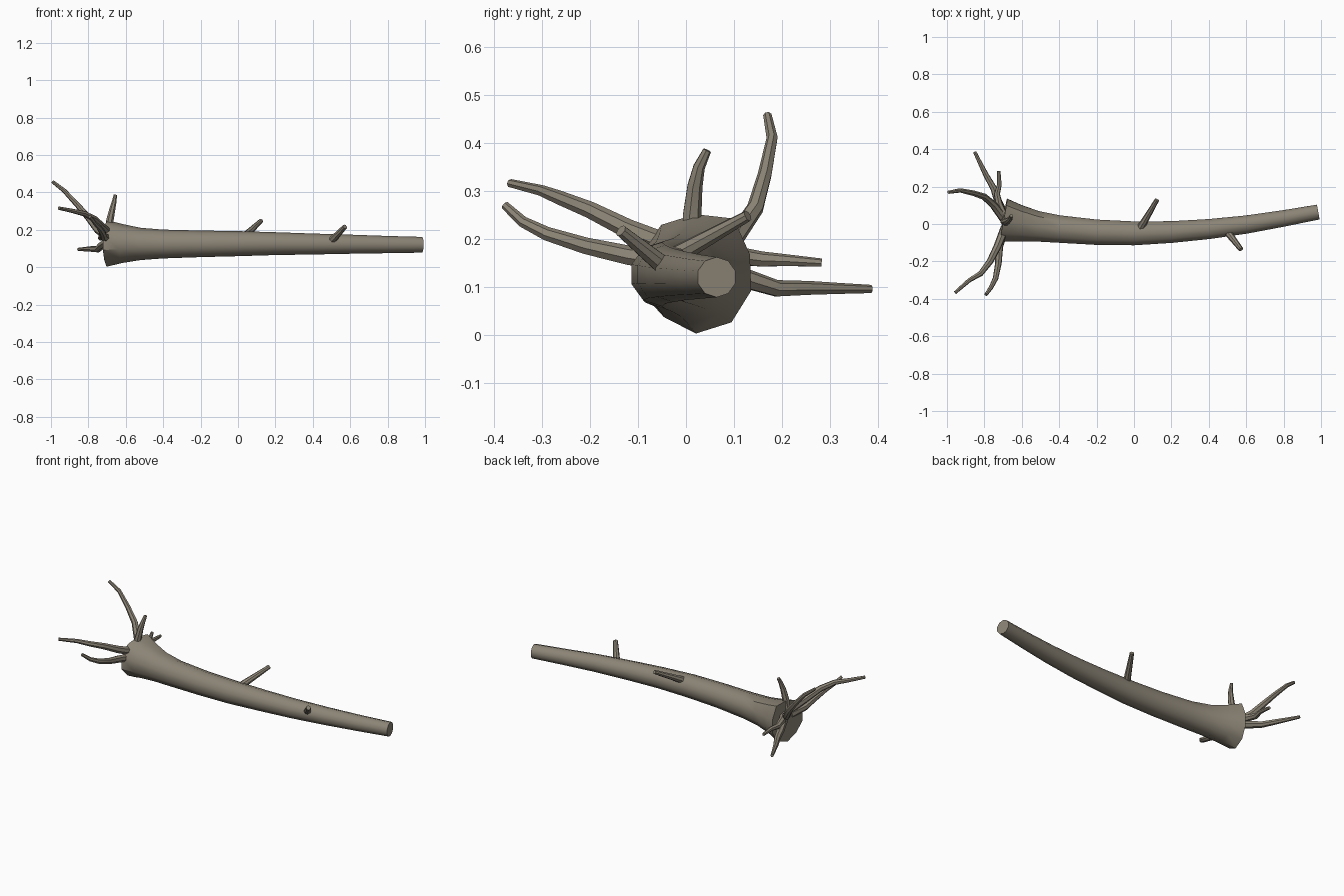
import bpy, bmesh, math
from mathutils import Vector

wood = bpy.data.materials.new("weathered_wood")
wood.diffuse_color = (0.26, 0.23, 0.18, 1)


def tube(name, path, sides, lobes=None):
    """Tapered tube along (x, y, z, radius) points; lobes = root-flare radius factors."""
    bm = bmesh.new()
    pts = [Vector(p[:3]) for p in path]
    n, rings = len(pts), []
    for i, p in enumerate(pts):
        t = (pts[min(i + 1, n - 1)] - pts[max(i - 1, 0)]).normalized()
        if i == 0:
            u = Vector((0, 0, 1)) if abs(t.z) < 0.8 else Vector((0, 1, 0))
        u = (u - t * u.dot(t)).normalized()
        v = t.cross(u)
        ring = []
        for k in range(sides):
            a = 2 * math.pi * k / sides
            r = path[i][3]
            if lobes:  # flare irregularity fades along the trunk
                r *= 1 + (lobes[k] - 1) * max(0, 1 - i / 3)
            ring.append(bm.verts.new(p + r * (math.cos(a) * u + math.sin(a) * v)))
        rings.append(ring)
    for a, b in zip(rings, rings[1:]):
        for k in range(sides):
            j = (k + 1) % sides
            bm.faces.new((a[k], a[j], b[j], b[k]))
    bm.faces.new(rings[0][::-1])
    bm.faces.new(rings[-1])
    bmesh.ops.recalc_face_normals(bm, faces=bm.faces)
    me = bpy.data.meshes.new(name)
    bm.to_mesh(me)
    bm.free()
    me.materials.append(wood)
    ob = bpy.data.objects.new(name, me)
    bpy.context.collection.objects.link(ob)
    bpy.context.view_layer.objects.active = ob
    ob.select_set(True)
    bpy.ops.object.shade_smooth_by_angle(angle=math.radians(40))
    ob.select_set(False)
    return ob


# Main trunk, flaring at the root end
tube("trunk", [
    (-0.70, 0.020, 0.130, 0.124), (-0.62, 0.005, 0.128, 0.104),
    (-0.52, -0.012, 0.125, 0.086), (-0.40, -0.027, 0.124, 0.077),
    (-0.20, -0.044, 0.125, 0.071), (0.00, -0.050, 0.126, 0.067),
    (0.20, -0.043, 0.126, 0.061), (0.40, -0.027, 0.124, 0.056),
    (0.60, -0.003, 0.123, 0.051), (0.80, 0.030, 0.121, 0.046),
    (0.985, 0.064, 0.120, 0.042)], 10,
    [0.98, 0.99, 1.0, 1.0, 0.93, 1.03, 1.04, 1.0, 0.98, 1.12])

# Roots: path of x, y, z; radius tapers from start to tip
roots = [
    [(-0.69, 0.02, 0.16), (-0.75, 0.10, 0.20), (-0.80, 0.145, 0.265),
     (-0.86, 0.165, 0.335), (-0.93, 0.18, 0.41), (-0.992, 0.17, 0.458)],
    [(-0.69, -0.02, 0.18), (-0.73, -0.12, 0.22), (-0.77, -0.20, 0.26),
     (-0.82, -0.265, 0.286), (-0.88, -0.30, 0.30), (-0.957, -0.367, 0.316)],
    [(-0.69, -0.02, 0.15), (-0.72, -0.12, 0.165), (-0.725, -0.21, 0.185),
     (-0.74, -0.29, 0.21), (-0.765, -0.34, 0.235), (-0.792, -0.378, 0.27)],
    [(-0.69, 0.04, 0.14), (-0.73, 0.13, 0.115), (-0.75, 0.19, 0.096),
     (-0.79, 0.26, 0.097), (-0.82, 0.32, 0.096), (-0.852, 0.386, 0.095)],
    [(-0.69, 0.03, 0.17), (-0.72, 0.10, 0.165), (-0.733, 0.16, 0.157),
     (-0.72, 0.21, 0.155), (-0.723, 0.283, 0.15)],
    [(-0.69, 0.012, 0.18), (-0.685, 0.012, 0.25), (-0.672, 0.018, 0.31),
     (-0.662, 0.027, 0.35), (-0.656, 0.044, 0.385)],
]
for i, pts in enumerate(roots):
    m = len(pts) - 1
    tube(f"root_{i + 1}", [(*p, 0.024 - 0.015 * k / m) for k, p in enumerate(pts)], 7)

# Broken branch stubs
tube("branch_stub_back", [(0.035, -0.02, 0.165, 0.021), (0.123, 0.129, 0.248, 0.012)], 8)
tube("branch_stub_front", [(0.49, -0.03, 0.13, 0.022), (0.572, -0.136, 0.217, 0.013)], 8)
